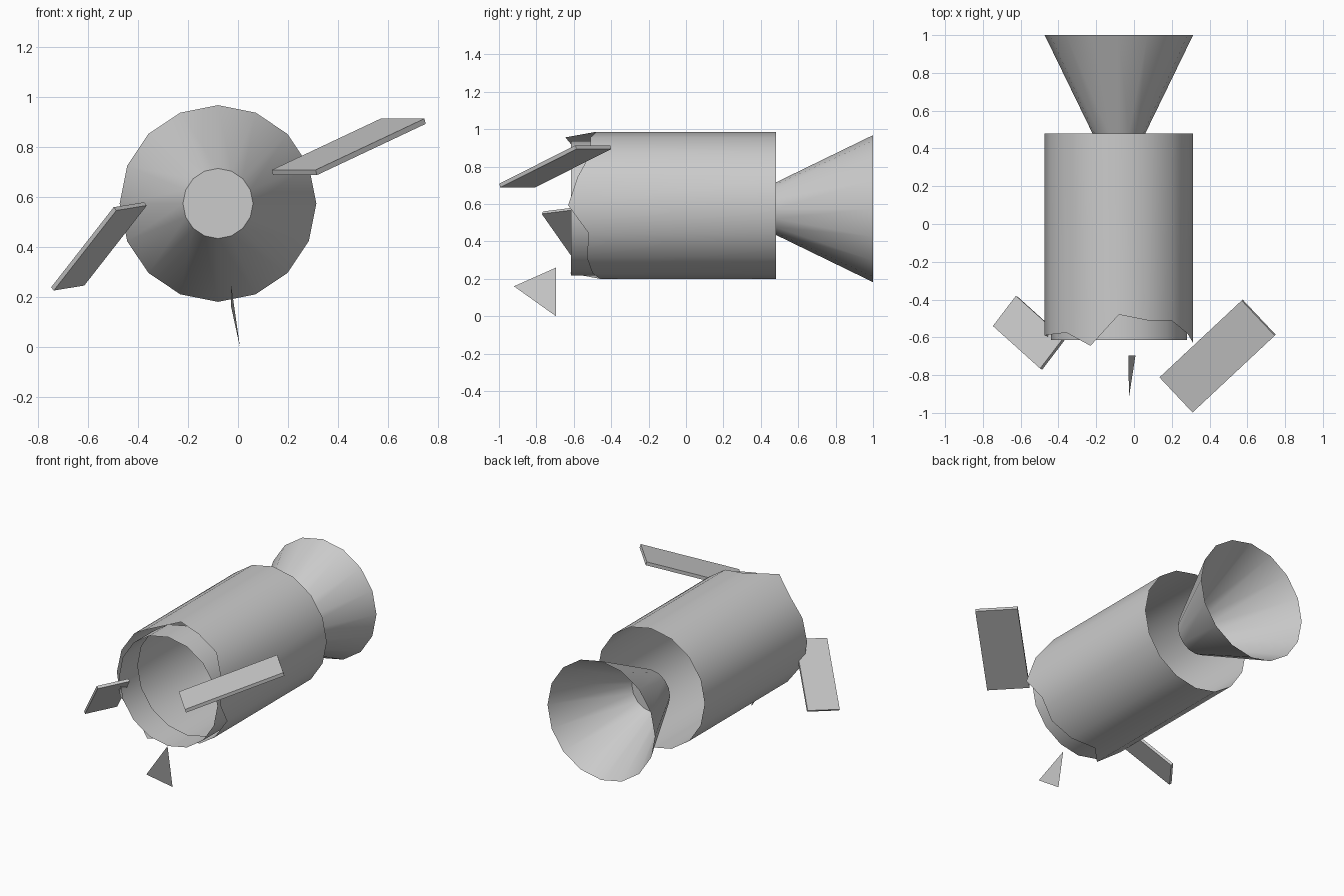
import bpy, math
from mathutils import Vector

if "Cube" in bpy.data.objects:
    bpy.data.objects.remove(bpy.data.objects["Cube"])


def make(name, verts, faces, smooth=False):
    mesh = bpy.data.meshes.new(name)
    mesh.from_pydata([tuple(v) for v in verts], [], faces)
    mesh.update()
    obj = bpy.data.objects.new(name, mesh)
    bpy.context.collection.objects.link(obj)
    if smooth:
        bpy.ops.object.select_all(action='DESELECT')
        obj.select_set(True)
        bpy.context.view_layer.objects.active = obj
        bpy.ops.object.shade_smooth_by_angle(angle=math.radians(40))
    return obj


def ring(n, r, z, y):
    # circle around the y axis, starting at +x and turning towards +z
    return [Vector((-0.08 + r * math.cos(math.tau * i / n), y,
                    z + r * math.sin(math.tau * i / n))) for i in range(n)]


def bridge(n):
    return [(i, (i + 1) % n, n + (i + 1) % n, n + i) for i in range(n)]


def slab(name, corner, u, v, t):
    c, u, v = Vector(corner), Vector(u), Vector(v)
    d = u.cross(v).normalized() * t
    if d.z > 0:
        d = -d
    top = [c, c + u, c + u + v, c + v]
    faces = [(0, 1, 2, 3), (7, 6, 5, 4)] + [(i, i + 4, (i + 1) % 4 + 4, (i + 1) % 4)
                                            for i in range(4)]
    return make(name, top + [p + d for p in top], faces)


# torn hull: open tube with a ragged front rim
jag = [-.63, -.58, -.51, -.51, -.48, -.645, -.575, -.585,
       -.59, -.60, -.55, -.62, -.46, -.50, -.53, -.52]
front = ring(16, 0.393, 0.593, 0)
for p, y in zip(front, jag):
    p.y = y
make("torn_hull", front + ring(16, 0.393, 0.593, 0.48), bridge(16), True)

# short inner liner showing at the torn end
make("inner_liner", ring(16, 0.36, 0.577, -0.615) + ring(16, 0.36, 0.577, -0.42),
     bridge(16), True)

# flared engine nozzle, closed at the narrow end
make("engine_nozzle", ring(16, 0.14, 0.575, 0.48) + ring(16, 0.393, 0.575, 1.0),
     bridge(16) + [tuple(range(15, -1, -1))], True)

# loose hull panels and a shard
slab("right_panel", (.135, -.812, .709), (.435, .407, .205), (.175, -.186, 0), .022)
slab("left_panel", (-.497, -.765, .56), (-.25, .225, -.32), (.122, .16, .02), .018)
make("loose_shard", [(-.027, -.92, .16), (-.029, -.695, .26), (.008, -.695, 0)],
     [(0, 1, 2)])
